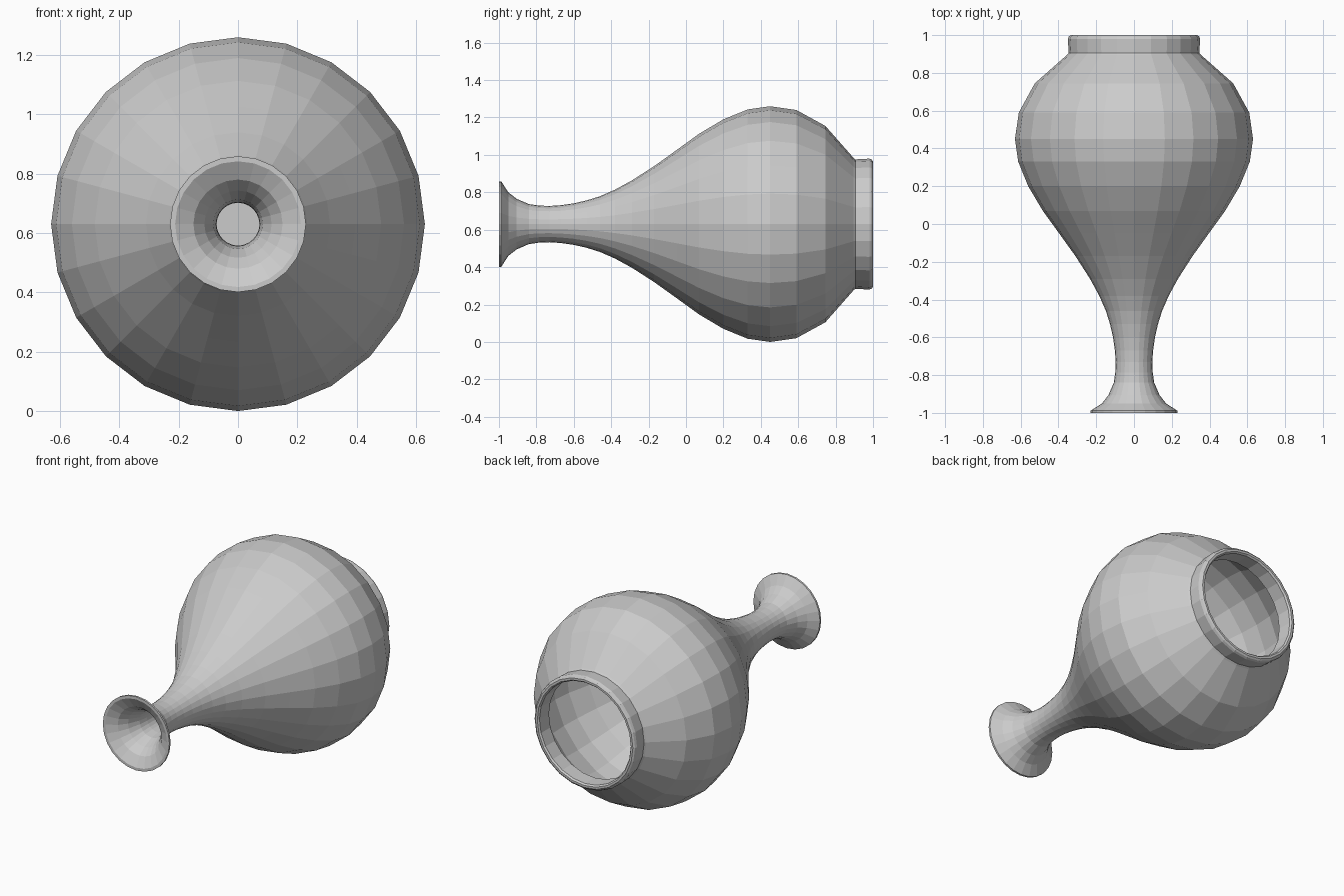
import bpy, bmesh, math
from mathutils import Vector

if "Cube" in bpy.data.objects:
    bpy.data.objects.remove(bpy.data.objects["Cube"])

SIDES = 24
CENTRE_Z = 0.63
WALL = 0.025


def lathe(name, profile, closed=False):
    """Spin (y, radius) points around the horizontal y axis."""
    bm = bmesh.new()
    rings = []
    for y, r in profile:
        if r == 0:
            rings.append([bm.verts.new((0, y, CENTRE_Z))] * SIDES)
            continue
        rings.append([bm.verts.new((r * math.cos(math.tau * i / SIDES), y,
                                    CENTRE_Z + r * math.sin(math.tau * i / SIDES)))
                      for i in range(SIDES)])
    pairs = list(zip(rings, rings[1:]))
    if closed:
        pairs.append((rings[-1], rings[0]))
    for a, b in pairs:
        for i in range(SIDES):
            j = (i + 1) % SIDES
            quad = [a[i], a[j], b[j], b[i]]
            bm.faces.new(list(dict.fromkeys(quad)))
    bmesh.ops.recalc_face_normals(bm, faces=bm.faces)
    mesh = bpy.data.meshes.new(name)
    bm.to_mesh(mesh)
    bm.free()
    obj = bpy.data.objects.new(name, mesh)
    bpy.context.collection.objects.link(obj)
    return obj


def offset(profile, t):
    """Shift the profile towards the axis along its normals."""
    result = []
    for i, (y, r) in enumerate(profile):
        a = Vector(profile[max(i - 1, 0)])
        b = Vector(profile[min(i + 1, len(profile) - 1)])
        d = (b - a).normalized()
        result.append((y + d.y * t, r - d.x * t))
    return result


# Outer curve from the flared foot, through the stem, to the shoulder
curve = [(-0.95, 0.17), (-0.905, 0.135), (-0.84, 0.107), (-0.785, 0.099),
         (-0.73, 0.097), (-0.67, 0.101), (-0.60, 0.111), (-0.53, 0.127),
         (-0.46, 0.149), (-0.38, 0.184), (-0.29, 0.233), (-0.17, 0.31),
         (-0.05, 0.396), (0.07, 0.483), (0.20, 0.56), (0.33, 0.613),
         (0.45, 0.63), (0.59, 0.61), (0.745, 0.525), (0.895, 0.355)]

# Collar and lip around the mouth
collar = [(0.905, 0.346), (0.98, 0.35), (0.993, 0.345), (1.0, 0.335),
          (1.0, 0.322), (0.99, 0.314), (0.90, 0.312)]

# Urn shell, hollow inside the body and under the foot
inner = offset(curve, WALL)[:-1]
shell = [(-1.0, 0.229), (-0.988, 0.229)] + curve + collar + inner[::-1] + [(-1.0, 0.212)]
lathe("urn_shell", shell, closed=True)

# Floor closing the stem
lathe("stem_floor", [(-0.70, 0), (-0.70, 0.076)])
